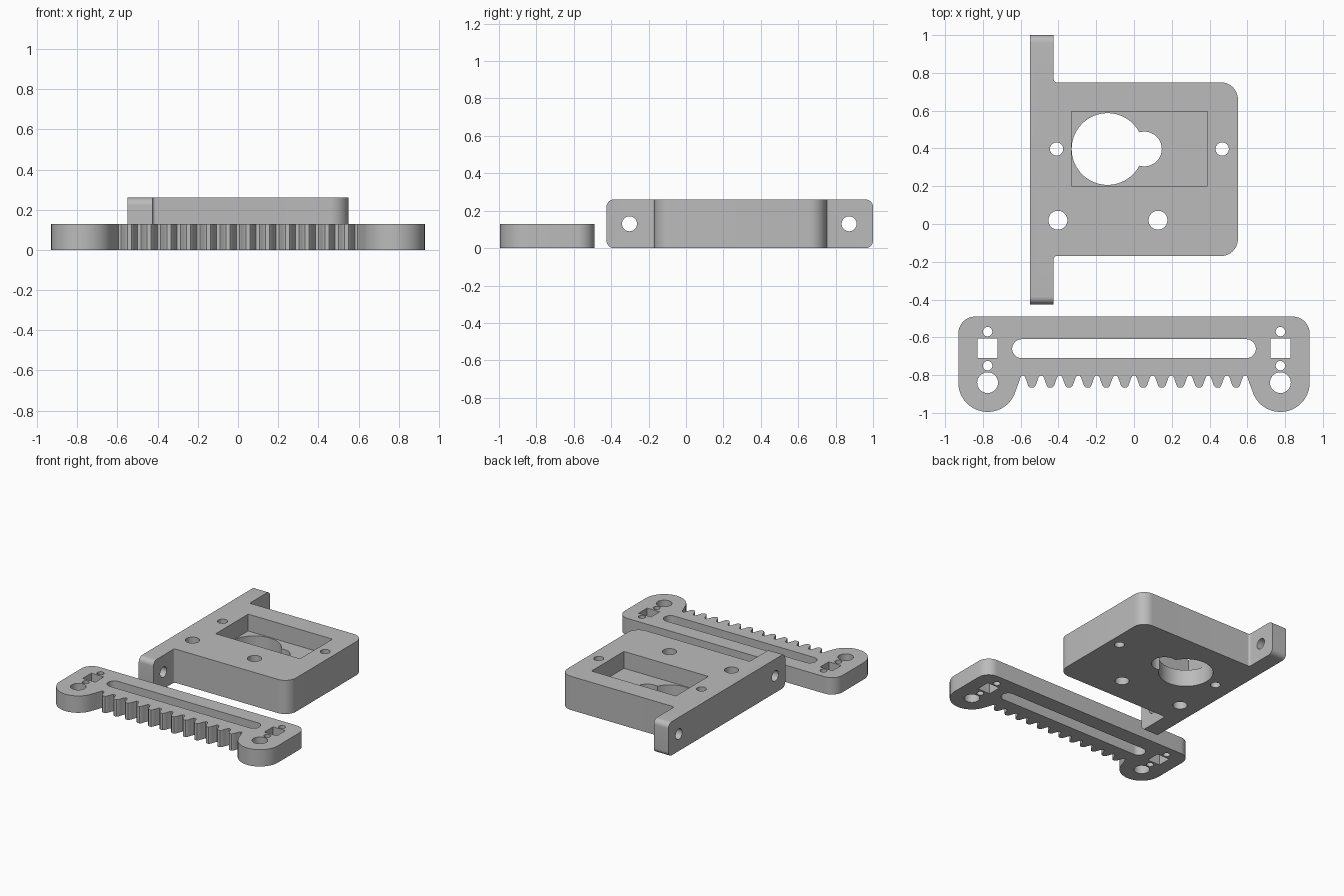
import bpy, bmesh, math
from mathutils import Matrix, Vector

if "Cube" in bpy.data.objects:
    bpy.data.objects.remove(bpy.data.objects["Cube"])

grey = bpy.data.materials.new("light grey")
grey.diffuse_color = (0.5, 0.5, 0.5, 1)
grey.use_nodes = True
grey.node_tree.nodes["Principled BSDF"].inputs["Base Color"].default_value = grey.diffuse_color


def arc(cx, cy, r, a0, a1, n=12):
    """Points on an arc, angles in degrees."""
    return [(cx + r * math.cos(math.radians(a0 + (a1 - a0) * i / n)),
             cy + r * math.sin(math.radians(a0 + (a1 - a0) * i / n))) for i in range(n + 1)]


def circle(cx, cy, r, n=48):
    return arc(cx, cy, r, 0, 360, n)[:-1]


def rounded(x0, y0, x1, y1, r, n=10):
    return (arc(x1 - r, y1 - r, r, 0, 90, n) + arc(x0 + r, y1 - r, r, 90, 180, n)
            + arc(x0 + r, y0 + r, r, 180, 270, n) + arc(x1 - r, y0 + r, r, 270, 360, n))


def rect(x0, y0, x1, y1):
    return [(x0, y0), (x1, y0), (x1, y1), (x0, y1)]


def prism(name, outline, a, b, axis="z"):
    """Extrude an outline from a to b along z, or a (y, z) outline along x."""
    bm = bmesh.new()
    put = (lambda p: (p[0], p[1], a)) if axis == "z" else (lambda p: (a, p[0], p[1]))
    face = bm.faces.new([bm.verts.new(put(p)) for p in outline])
    ext = bmesh.ops.extrude_face_region(bm, geom=[face])
    move = Vector((0, 0, b - a)) if axis == "z" else Vector((b - a, 0, 0))
    bmesh.ops.translate(bm, vec=move, verts=[g for g in ext["geom"] if isinstance(g, bmesh.types.BMVert)])
    bmesh.ops.remove_doubles(bm, verts=bm.verts, dist=1e-5)
    bmesh.ops.recalc_face_normals(bm, faces=bm.faces)
    me = bpy.data.meshes.new(name)
    bm.to_mesh(me)
    bm.free()
    ob = bpy.data.objects.new(name, me)
    bpy.context.collection.objects.link(ob)
    me.materials.append(grey)
    return ob


def combine(ob, tool, op="DIFFERENCE"):
    """Apply a boolean and remove the tool."""
    bpy.context.view_layer.objects.active = ob
    mod = ob.modifiers.new("bool", "BOOLEAN")
    mod.operation, mod.solver, mod.object = op, "EXACT", tool
    bpy.ops.object.modifier_apply(modifier=mod.name)
    bpy.data.objects.remove(tool)


def finish(ob):
    bpy.ops.object.select_all(action="DESELECT")
    ob.select_set(True)
    bpy.context.view_layer.objects.active = ob
    bpy.ops.object.shade_smooth_by_angle(angle=math.radians(30))


# Mounting block: right corners rounded, small fillets where it meets the flange
H, r, f = 0.26, 0.09, 0.015
X0, XF, X1, Y0, Y1 = -0.55, -0.425, 0.55, -0.17, 0.75
block = ([(-0.5, Y0 - f)] + arc(XF + f, Y0 - f, f, 180, 90, 6)
         + arc(X1 - r, Y0 + r, r, -90, 0) + arc(X1 - r, Y1 - r, r, 0, 90)
         + arc(XF + f, Y1 + f, f, 270, 180, 6) + [(-0.5, Y1 + f)])
mount = prism("motor_mount", block, 0, H)
# Side flange with rounded ends
combine(mount, prism("flange", rounded(-0.425, 0, 1.0, H, 0.04), X0, XF, "x"), "UNION")
# Rectangular pocket, keyhole and bolt holes
combine(mount, prism("pocket", rect(-0.33, 0.2, 0.39, 0.595), 0.13, 0.4))
for x, y, rad in [(-0.14, 0.397, 0.19), (0.055, 0.397, 0.092)]:
    combine(mount, prism("keyhole", circle(x, y, rad, 64), -0.1, 0.2))
for x, y, rad in [(-0.41, 0.397, 0.035), (0.467, 0.397, 0.035),
                  (-0.403, 0.02, 0.05), (0.127, 0.02, 0.05)]:
    combine(mount, prism("bolt_hole", circle(x, y, rad), -0.1, 0.4))
for y in (-0.302, 0.872):
    combine(mount, prism("flange_hole", circle(y, 0.13, 0.04), -0.7, -0.3, "x"))
finish(mount)

# Toothed rack: teeth run along the front edge between two round feet
T, pitch = 0.13, 0.0983
tooth = [(-0.041, -0.803), (-0.034, -0.815), (-0.026, -0.838), (-0.019, -0.857), (-0.010, -0.866)]
tooth += [(-x, y) for x, y in reversed(tooth)]
teeth = [((i - 5.5) * pitch + x, y) for i in range(12) for x, y in tooth]
foot = (arc(-0.84, -0.58, 0.09, 90, 180) + arc(-0.775, -0.84, 0.155, 180, 335, 28)
        + [(-0.625, -0.88), (-0.612, -0.845), (-0.602, -0.815), (-0.596, -0.803)])
rack = prism("toothed_rack", foot + teeth + [(-x, y) for x, y in reversed(foot)], 0, T)
# Long slot, then the holes in each foot
slot = rounded(-0.645, -0.71, 0.645, -0.61, 0.0499, 12)
combine(rack, prism("slot", slot, -0.1, 0.3))
for s in (-1, 1):
    cx = s * 0.775
    combine(rack, prism("square_hole", rect(cx - 0.053, -0.71, cx + 0.053, -0.605), -0.1, 0.3))
    for y, rad in [(-0.57, 0.025), (-0.75, 0.025), (-0.84, 0.055)]:
        combine(rack, prism("foot_hole", circle(cx, y, rad), -0.1, 0.3))
finish(rack)
